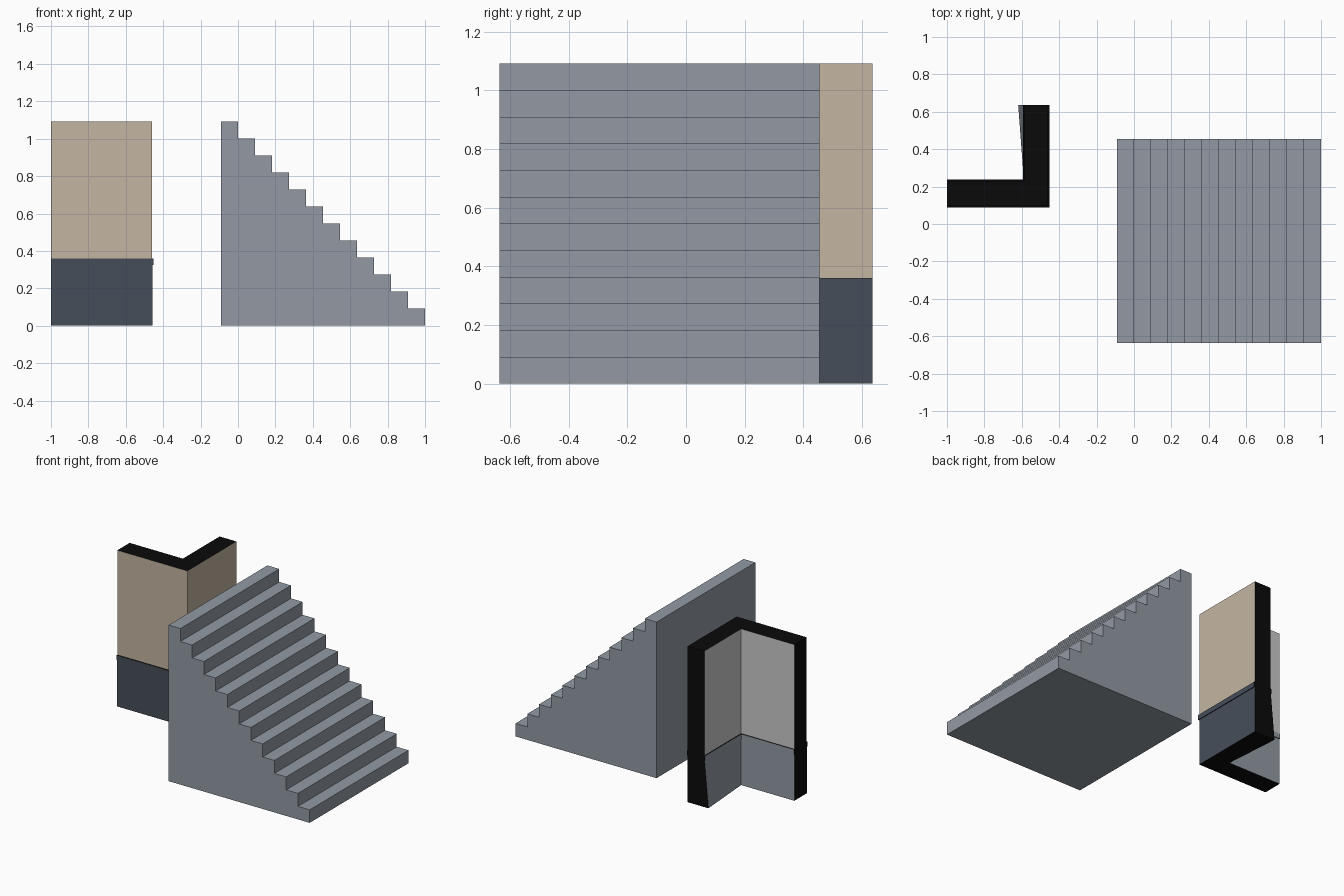
import bpy, bmesh

if "Cube" in bpy.data.objects:
    bpy.data.objects.remove(bpy.data.objects["Cube"])

def material(name, rgb):
    m = bpy.data.materials.new(name)
    m.diffuse_color = (*rgb, 1)
    m.use_nodes = True
    m.node_tree.nodes["Principled BSDF"].inputs["Base Color"].default_value = m.diffuse_color
    return m

STONE = material("stair grey", (0.292, 0.323, 0.371))
TAN = material("tan plaster", (0.552, 0.462, 0.356))
NAVY = material("dark slate", (0.061, 0.076, 0.102))
PALE = material("pale grey plaster", (0.59, 0.59, 0.59))
BLACK = material("black cut face", (0.003, 0.003, 0.003))

def prism(name, bottom, top, mats, side_index, cap_index):
    """Skin two matching loops of points; side_index gives a slot per side."""
    bm = bmesh.new()
    a = [bm.verts.new(p) for p in bottom]
    b = [bm.verts.new(p) for p in top]
    n = len(a)
    for cap in (a[::-1], b):
        bm.faces.new(cap).material_index = cap_index
    for i in range(n):
        j = (i + 1) % n
        bm.faces.new((a[i], a[j], b[j], b[i])).material_index = side_index(i)
    bmesh.ops.recalc_face_normals(bm, faces=bm.faces[:])
    me = bpy.data.meshes.new(name)
    bm.to_mesh(me)
    bm.free()
    for m in mats:
        me.materials.append(m)
    ob = bpy.data.objects.new(name, me)
    bpy.context.collection.objects.link(ob)
    return ob

# Solid staircase: twelve equal steps rising toward -x
U = 1 / 11
profile = [(-U, 0), (1, 0)]
for k in range(12):
    profile += [(1 - k * U, (k + 1) * U), (1 - (k + 1) * U, (k + 1) * U)]
prism("staircase", [(x, -7 * U, z) for x, z in profile],
      [(x, 5 * U, z) for x, z in profile], [STONE], lambda i: 0, 0)

# L-shaped wall corner; sides run: outer, outer, end, inner, inner, end
def corner(out, inn, z, flare=0.0):
    xo, yo = -0.459 + out, 0.096 - out
    xi, yi = -0.588 - inn, 0.231 + inn
    return [(-1, yo, z), (xo, yo, z), (xo, 7 * U, z),
            (xi - flare, 7 * U, z), (xi, yi, z), (-1, yi, z)]

SLOTS = (0, 0, 2, 1, 1, 2)

def wall(name, z0, z1, out, inn, outer, inner, cap=2, flare=0.0):
    prism(name, corner(out, inn, z0, flare), corner(out, inn, z1),
          [outer, inner, BLACK], lambda i: SLOTS[i], cap)

wall("upper_wall", 0.36, 12 * U, 0, 0, TAN, PALE)
wall("wainscot", 0.0, 0.325, 0.002, 0.001, NAVY, STONE, flare=0.03)
wall("chair_rail", 0.325, 0.36, 0.007, 0.006, NAVY, STONE)
